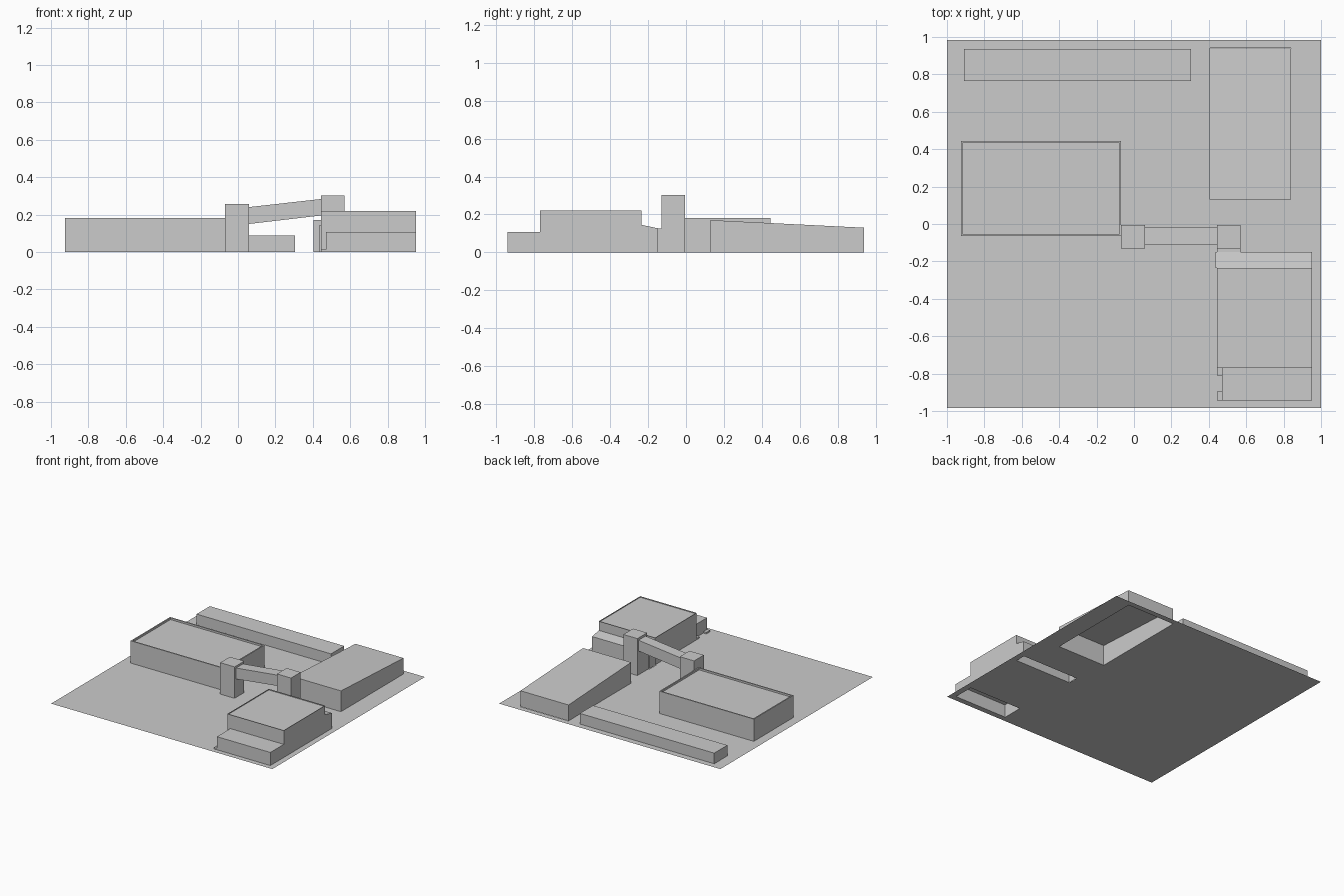
import bpy, bmesh

if "Cube" in bpy.data.objects:
    bpy.data.objects.remove(bpy.data.objects["Cube"])


def make_object(name, bm):
    bmesh.ops.recalc_face_normals(bm, faces=bm.faces)
    mesh = bpy.data.meshes.new(name)
    bm.to_mesh(mesh)
    bm.free()
    ob = bpy.data.objects.new(name, mesh)
    bpy.context.collection.objects.link(ob)
    return ob


def block(name, x, y, z, slope_y=None, rim=0, recess=0):
    """Open-bottomed box; slope_y is the roof height at the far y side."""
    z0, z1 = z
    z2 = z1 if slope_y is None else slope_y
    bm = bmesh.new()
    plan = [(x[0], y[0]), (x[1], y[0]), (x[1], y[1]), (x[0], y[1])]
    low = [bm.verts.new((px, py, z0)) for px, py in plan]
    high = [bm.verts.new((px, py, h)) for (px, py), h in zip(plan, (z1, z1, z2, z2))]
    for i in range(4):
        j = (i + 1) % 4
        bm.faces.new((low[i], low[j], high[j], high[i]))
    top = bm.faces.new(high)
    bm.normal_update()
    if rim:
        bmesh.ops.inset_region(bm, faces=[top], thickness=rim)
        inner = bmesh.ops.extrude_discrete_faces(bm, faces=[top])["faces"][0]
        # join the sunken roof to the rim with small parapet walls
        outer_loop = [e for e in bm.edges if len(e.link_faces) == 1
                      and all(abs(v.co.z - z1) < 1e-6 for v in e.verts)
                      and not set(e.verts) & set(inner.verts)]
        bmesh.ops.translate(bm, verts=inner.verts[:], vec=(0, 0, -recess))
        if outer_loop and any(len(e.link_faces) == 1 for e in inner.edges):
            bmesh.ops.bridge_loops(bm, edges=outer_loop + list(inner.edges))
    return make_object(name, bm)


# Ground sheet, open beneath the hollow buildings
holes = [(0.405, 0.84, 0.13, 0.94), (0.435, 0.95, -0.235, -0.15),
         (0.47, 0.95, -0.94, -0.77)]
xs = sorted({-1, 1} | {v for h in holes for v in h[:2]})
ys = sorted({-0.985, 0.985} | {v for h in holes for v in h[2:]})
bm = bmesh.new()
grid = [[bm.verts.new((x, y, 0)) for y in ys] for x in xs]
for i in range(len(xs) - 1):
    for j in range(len(ys) - 1):
        cx, cy = (xs[i] + xs[i + 1]) / 2, (ys[j] + ys[j + 1]) / 2
        if not any(a < cx < b and c < cy < d for a, b, c, d in holes):
            bm.faces.new((grid[i][j], grid[i + 1][j], grid[i + 1][j + 1], grid[i][j + 1]))
ground = make_object("site_slab", bm)
if ground.data.polygons[0].normal.z < 0:
    ground.data.flip_normals()

# Halls with sunken roofs
block("west_hall", (-0.925, -0.07), (-0.065, 0.445), (0, 0.182), rim=0.014, recess=0.015)
block("east_hall", (0.443, 0.953), (-0.77, -0.235), (0, 0.22), rim=0.002, recess=0.008)

# Low and sloped buildings
block("north_long_shed", (-0.91, 0.305), (0.765, 0.935), (0, 0.087))
block("north_east_shed", (0.405, 0.84), (0.13, 0.938), (0, 0.17), slope_y=0.13)
block("lean_to", (0.437, 0.953), (-0.235, -0.15), (0, 0.145), slope_y=0.127)
block("tower_link", (0.443, 0.57), (-0.15, -0.13), (0, 0.127))

# Front annex with small dock steps
block("front_annex", (0.47, 0.953), (-0.943, -0.77), (0, 0.107))
for i, y in enumerate([(-0.81, -0.77), (-0.943, -0.895)]):
    block(f"dock_step_{i + 1}", (0.443, 0.47), y, (0, 0.012))

# Two towers
block("west_tower", (-0.07, 0.06), (-0.13, -0.005), (0, 0.257))
block("east_tower", (0.443, 0.57), (-0.13, -0.005), (0, 0.302))

# Inclined bridge between the towers
bm = bmesh.new()
face = bm.faces.new([bm.verts.new((x, -0.11, z)) for x, z in
                     [(0.06, 0.15), (0.443, 0.195), (0.443, 0.283), (0.06, 0.24)]])
new = bmesh.ops.extrude_face_region(bm, geom=[face])["geom"]
bmesh.ops.translate(bm, vec=(0, 0.09, 0),
                    verts=[g for g in new if isinstance(g, bmesh.types.BMVert)])
make_object("inclined_bridge", bm)
